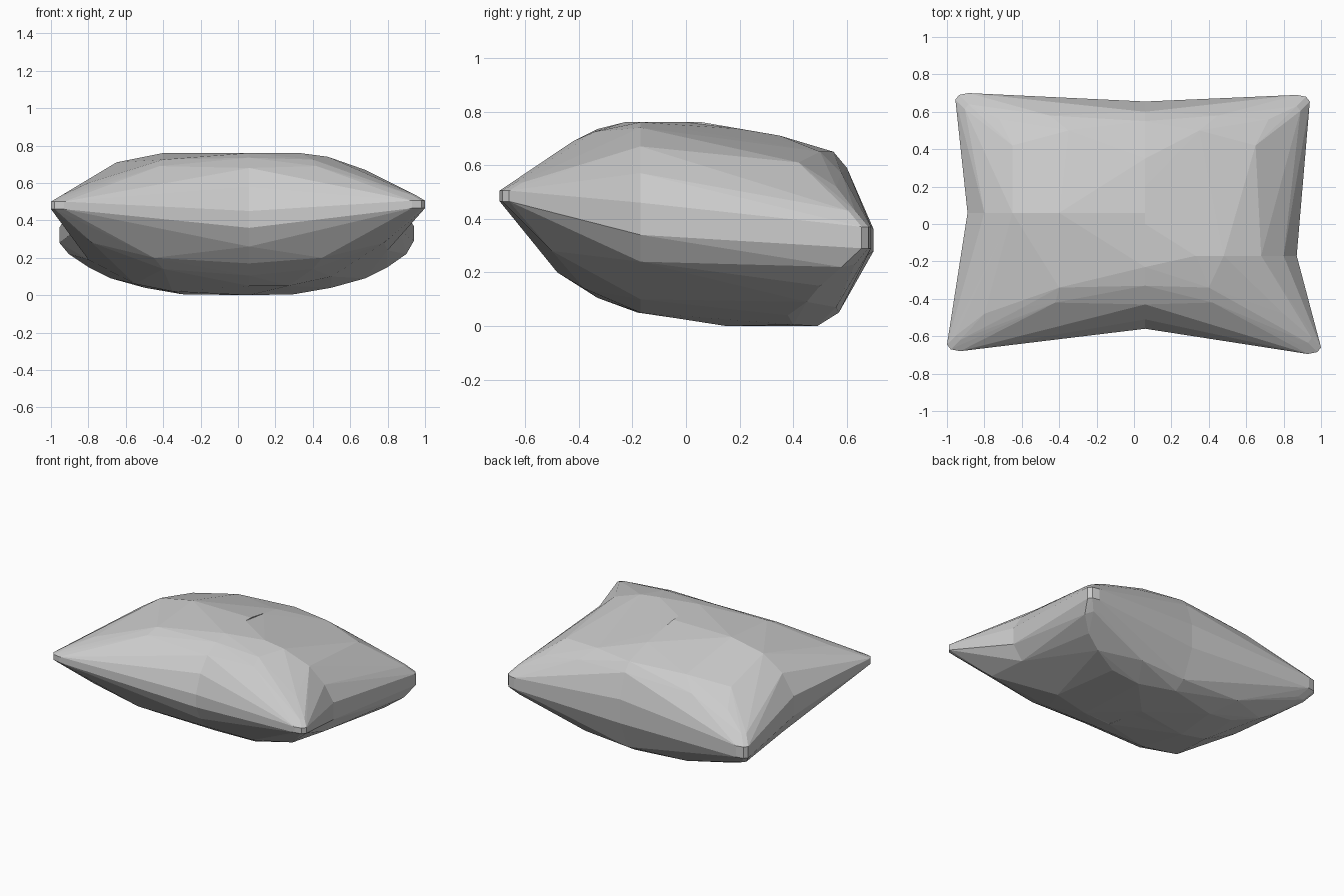
import bpy
import bmesh

cube = bpy.data.objects.get("Cube")
if cube:
    bpy.data.objects.remove(cube, do_unlink=True)

fabric = bpy.data.materials.new("grey_fabric")
fabric.use_nodes = True
GREY = (0.6, 0.6, 0.6, 1)
fabric.diffuse_color = GREY
fabric.node_tree.nodes["Principled BSDF"].inputs["Base Color"].default_value = GREY

MID = 0.06  # x of the seam between left and right halves

# Profile (y, z) along the middle seam
LENGTHWISE = [(-.56, .36), (-.56, .45), (-.51, .58), (-.43, .68), (-.33, .735),
              (-.23, .76), (0, .76), (.2, .735), (.35, .71), (.55, .65),
              (.6, .59), (.655, .42), (.655, .25), (.57, .05), (.49, 0),
              (.15, 0), (-.18, .05), (-.33, .105), (-.43, .17), (-.51, .26)]

# Profiles (x, z) along the crosswise seams, one for each half
ACROSS = {
    -1: [(-.4, .76), (-.65, .71), (-.8, .61), (-.89, .47), (-.89, .33),
         (-.8, .19), (-.55, .06), (-.35, .02)],
    1: [(.33, .76), (.48, .74), (.68, .67), (.8, .57), (.87, .46),
        (.87, .34), (.8, .24), (.5, .1), (.27, .05)],
}
SEAM_Y = {-1: .06, 1: -.17}

# Rounded corners: x, y, z, half height
CORNERS = {
    (-1, -1): (-1, -.68, .48, .05), (1, -1): (1, -.695, .485, .05),
    (-1, 1): (-.955, .7, .32, .1), (1, 1): (.94, .69, .33, .1),
}


def corner_points(sx, sy):
    """Small bevelled tip of a cushion corner."""
    x, y, z, h = CORNERS[sx, sy]
    pts = []
    for dz, inset in ((-h, .05), (-h * .4, 0), (h * .4, 0), (h, .05)):
        pts.append((x - sx * inset, y - sy * (.035 + inset), z + dz))
        pts.append((x - sx * (.02 + inset), y - sy * (.01 + inset), z + dz))
        pts.append((x - sx * (.07 + inset), y - sy * inset, z + dz))
    return pts


def bulge_points(sx, sy):
    """Stuffing that swells between the seams and the corner."""
    if sy < 0:
        return [(sx * .8, -.48, .6), (sx * .6, -.45, .65), (sx * .42, -.42, .69),
                (sx * .4, -.34, .725), (sx * .5, -.53, .56),
                (sx * .78, -.5, .28), (sx * .45, -.48, .2), (sx * .4, -.38, .14)]
    return [(sx * .65, .42, .61), (sx * .72, .56, .52), (sx * .45, .58, .57),
            (sx * .35, .5, .65), (sx * .9, .58, .22), (sx * .8, .5, .15),
            (sx * .68, .45, .09), (sx * .5, .38, .04), (sx * .3, .4, .005),
            (sx * .4, .56, .07)]


def cushion_quarter(name, sx, sy):
    """Convex quarter of the cushion, spanned between two seams and a corner."""
    seam = SEAM_Y[sx]
    pts = [(MID, y, z) for y, z in LENGTHWISE if (y - seam) * sy > 0]
    # close the lengthwise profile where the crosswise seam meets it
    pts += [(MID, seam, .76), (MID, seam, .05 if sx > 0 else .015)]
    pts += [(x, seam, z) for x, z in ACROSS[sx]]
    pts += corner_points(sx, sy) + bulge_points(sx, sy)
    bm = bmesh.new()
    for p in pts:
        bm.verts.new(p)
    hull = bmesh.ops.convex_hull(bm, input=bm.verts[:])
    loose = {g for g in hull["geom_interior"] + hull["geom_unused"]
             if isinstance(g, bmesh.types.BMVert)}
    bmesh.ops.delete(bm, geom=list(loose), context="VERTS")
    bmesh.ops.recalc_face_normals(bm, faces=bm.faces[:])
    mesh = bpy.data.meshes.new(name)
    bm.to_mesh(mesh)
    bm.free()
    mesh.materials.append(fabric)
    obj = bpy.data.objects.new(name, mesh)
    bpy.context.collection.objects.link(obj)


for sx, side in ((-1, "right"), (1, "left")):
    for sy, end in ((-1, "front"), (1, "back")):
        cushion_quarter(f"cushion_{end}_{side}", sx, sy)
